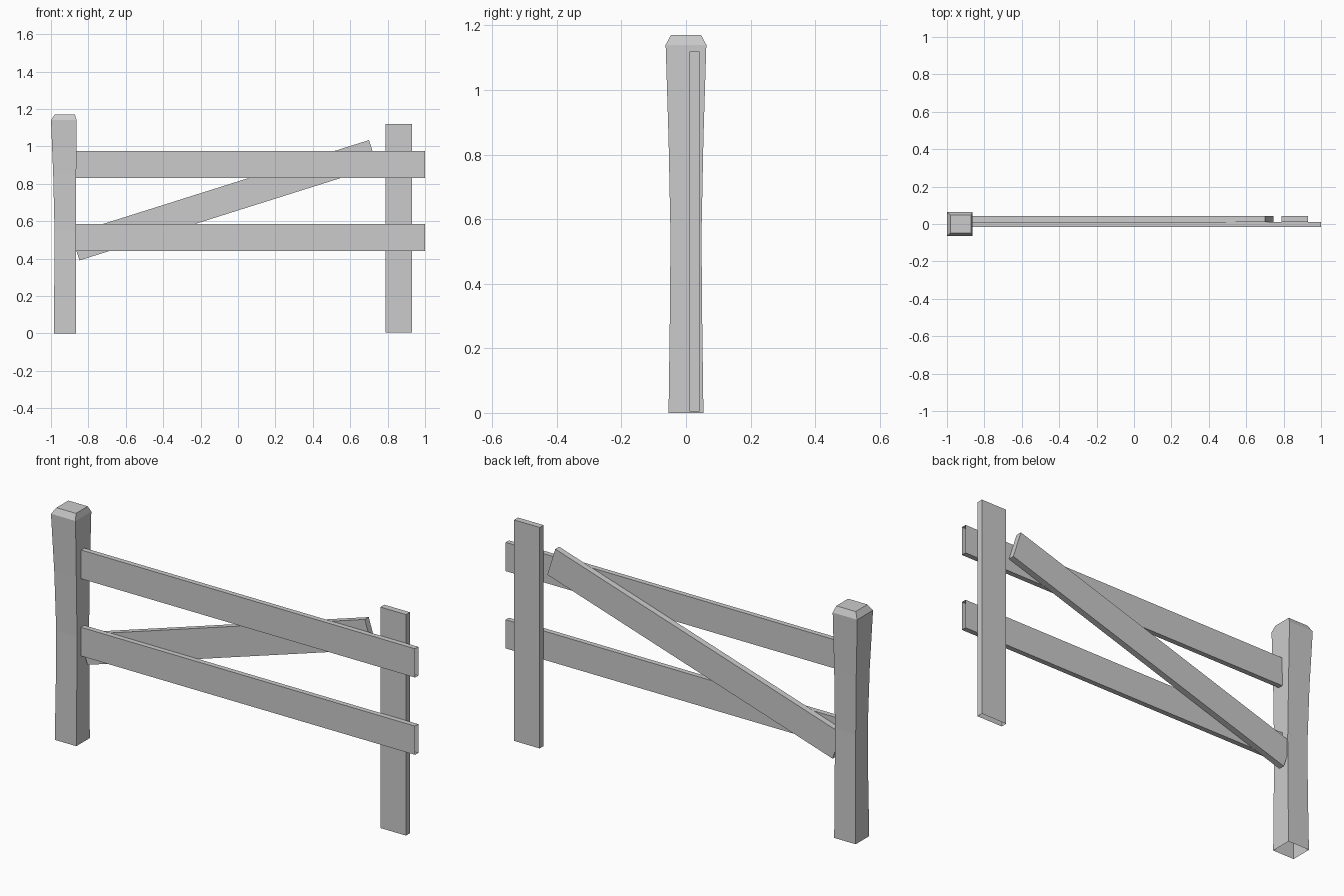
import bpy, bmesh
from math import radians
from mathutils import Matrix

cube = bpy.data.objects.get("Cube")
if cube:
    bpy.data.objects.remove(cube, do_unlink=True)

gray = bpy.data.materials.new("plain gray")
gray.use_nodes = True
gray.diffuse_color = (0.6, 0.6, 0.6, 1)
bsdf = next(n for n in gray.node_tree.nodes if n.type == "BSDF_PRINCIPLED")
bsdf.inputs["Base Color"].default_value = gray.diffuse_color


def finish(bm, name):
    bmesh.ops.recalc_face_normals(bm, faces=bm.faces)
    mesh = bpy.data.meshes.new(name)
    bm.to_mesh(mesh)
    bm.free()
    mesh.materials.append(gray)
    obj = bpy.data.objects.new(name, mesh)
    bpy.context.collection.objects.link(obj)
    return obj


def board(name, center, size, tilt=0, open_side=None):
    """Flat plank, optionally tilted about y, with one hidden end left open."""
    bm = bmesh.new()
    bmesh.ops.create_cube(bm, size=1)
    bm.normal_update()
    if open_side:
        axis, sign = open_side
        ends = [f for f in bm.faces if f.normal[axis] * sign > 0.9]
        bmesh.ops.delete(bm, geom=ends, context="FACES_ONLY")
    matrix = (Matrix.Translation(center) @ Matrix.Rotation(radians(-tilt), 4, "Y")
              @ Matrix.Diagonal((*size, 1)))
    bmesh.ops.transform(bm, matrix=matrix, verts=bm.verts)
    return finish(bm, name)


# Post: waisted square column with a chamfered top and open foot
sections = [  # height, left edge, right edge, half depth
    (0, -0.985, -0.865, 0.054),
    (0.3, -0.982, -0.865, 0.050),
    (0.55, -0.981, -0.865, 0.048),
    (0.85, -0.988, -0.865, 0.054),
    (1.14, -1.0, -0.863, 0.063),
    (1.17, -0.98, -0.872, 0.047),
]
bm = bmesh.new()
rings = [[bm.verts.new(p) for p in ((a, -d, z), (b, -d, z), (b, d, z), (a, d, z))]
         for z, a, b, d in sections]
for low, high in zip(rings, rings[1:]):
    for i in range(4):
        j = (i + 1) % 4
        bm.faces.new((low[i], low[j], high[j], high[i]))
bm.faces.new(rings[-1])
finish(bm, "post")

# Two horizontal rails
for name, z in (("lower_rail", 0.513), ("upper_rail", 0.903)):
    board(name, (0.066, -0.003, z), (1.868, 0.026, 0.145), open_side=(0, 1))

# Upright picket behind the rail ends
board("picket", (0.859, 0.026, 0.562), (0.143, 0.031, 1.115), open_side=(2, -1))

# Diagonal brace behind the rails
board("brace", (-0.0735, 0.026, 0.712), (1.67, 0.031, 0.148), tilt=17.5)
